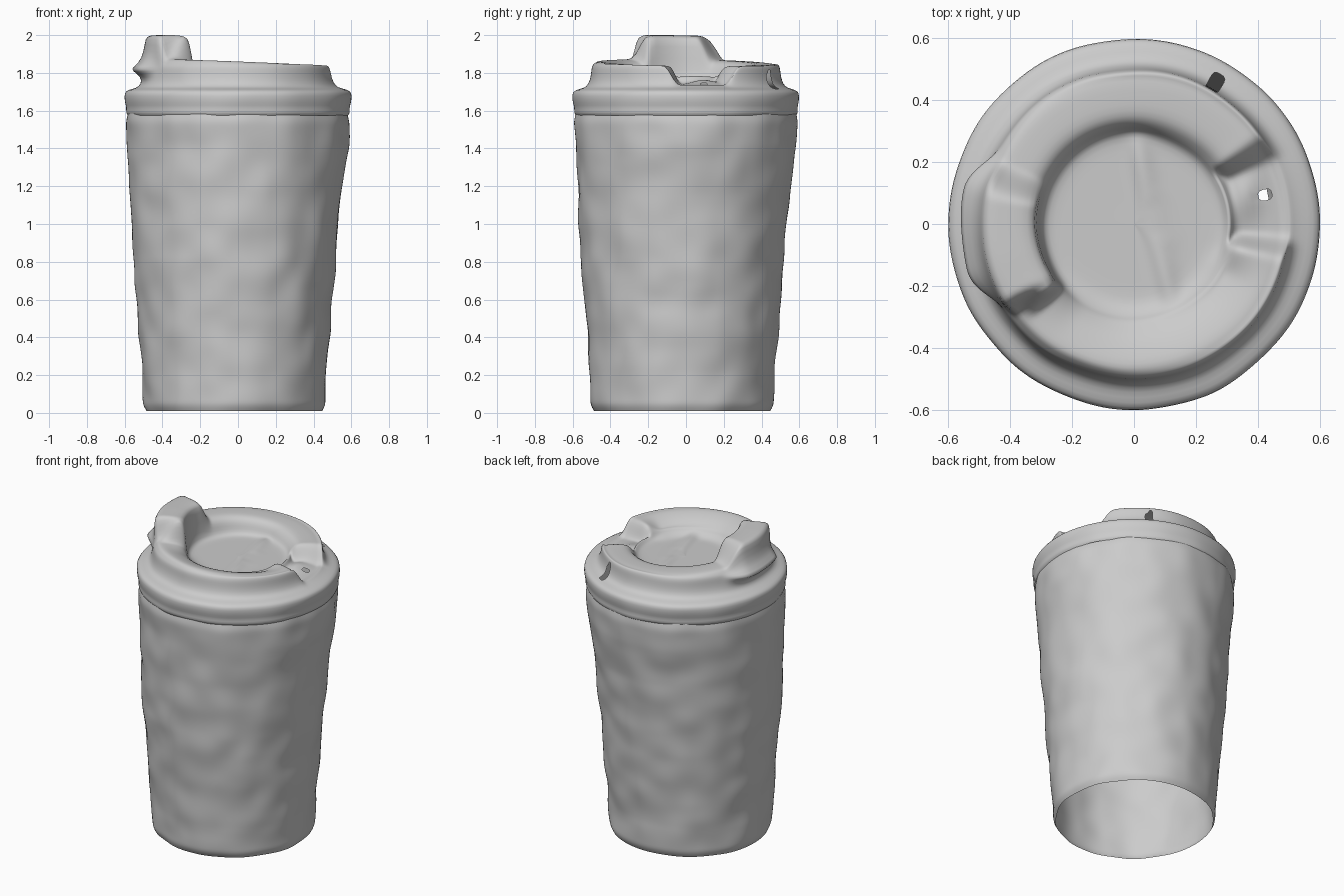
import bpy, math
from mathutils import Vector, noise

if "Cube" in bpy.data.objects:
    bpy.data.objects.remove(bpy.data.objects["Cube"])

SEG = 144


def smooth(a, b, x):
    t = min(1, max(0, (x - a) / (b - a)))
    return t * t * (3 - 2 * t)


def window(x, a0, a1, b1, b0):
    """Rises from a0 to a1, falls from b1 to b0."""
    return smooth(a0, a1, x) * (1 - smooth(b1, b0, x))


def lerp(a, b, t):
    return a + (b - a) * t


def sweep(name, profile, amp, freq, holes=(), post=None):
    """Revolve an angle-dependent profile into an open, slightly wrinkled shell."""
    verts, faces = [], []
    n = len(profile(0))
    for i in range(SEG):
        deg = 360 * i / SEG
        a = math.radians(deg)
        for r, z, c in profile(deg):
            v = Vector((c + r * math.cos(a), c + r * math.sin(a), z))
            d = amp * noise.noise(v * freq)
            v.x += d * math.cos(a)
            v.y += d * math.sin(a)
            if post:
                v.z += post(v)
            verts.append(v)
    for i in range(SEG):
        j = (i + 1) % SEG
        for k in range(n - 1):
            f = (i * n + k, j * n + k, j * n + k + 1, i * n + k + 1)
            mid = sum((verts[q] for q in f), Vector()) / 4
            if not any(math.hypot((mid.x - x) / sx, (mid.y - y) / sy) < 1
                       for x, y, sx, sy in holes):
                faces.append(f)
    me = bpy.data.meshes.new(name)
    me.from_pydata(verts, [], faces)
    me.validate()
    me.polygons.foreach_set("use_smooth", [True] * len(me.polygons))
    ob = bpy.data.objects.new(name, me)
    bpy.context.collection.objects.link(ob)
    sub = ob.modifiers.new("soften", "SUBSURF")
    sub.levels = sub.render_levels = 1
    return ob


# Tapered cup wall, open at the bottom: (z, radius, centre offset)
KEYS = [(0.0, 0.465, -0.02), (0.03, 0.482, -0.02), (0.2, 0.488, -0.02),
        (0.5, 0.513, -0.018), (0.8, 0.538, -0.02), (1.15, 0.56, -0.012),
        (1.4, 0.583, 0.0), (1.53, 0.592, 0.0), (1.58, 0.583, 0.0)]


def cup_profile(deg):
    pts = []
    for (z0, r0, c0), (z1, r1, c1) in zip(KEYS, KEYS[1:]):
        steps = max(1, round((z1 - z0) / 0.03))
        for s in range(steps):
            t = s / steps
            pts.append((lerp(r0, r1, t), lerp(z0, z1, t) + 0.01, lerp(c0, c1, t)))
    pts.append((0.583, 1.585, 0))
    return pts


sweep("cup_body", cup_profile, 0.012, 6.0)


# Lid: skirt, raised ring, drinking-tab block on the left, gap on the right
def lid_profile(deg):
    a = math.radians(deg)
    s = (deg + 180) % 360 - 180                      # signed angle
    ring = 1.855 - 0.018 * math.cos(a) - 0.008 * math.sin(a)
    gap = window(s, -14, -4, 24, 36)                 # break in the ring
    ledge = window(deg, 150, 168, 196, 214)          # lip under the block
    front = window(s, -150, -120, -30, -12)          # shallow inner slope
    floor = 1.755

    def block(shift=0):
        return window(deg, 154, 170, 211 + shift, 217 + shift)

    def top(shift=0):
        return lerp(ring + 0.145 * block(shift) + 0.0
                    - 0.02 * math.cos(a) * -block(shift), 1.735, gap)

    w = block()
    z_out, z_in = min(2.0, top()), min(2.0, top(6))
    cap = lambda z: min(z, z_out)
    return [
        (0.583, 1.575, 0), (0.594, 1.59, 0), (0.589, 1.615, 0), (0.598, 1.64, 0),
        (0.602, 1.68, 0), (0.595, 1.705, 0), (0.56, 1.715, 0),
        (0.525, 1.725, 0), (0.508, cap(1.76), 0),
        (0.502 + 0.03 * ledge, cap(1.795), 0),
        (0.50 + 0.075 * ledge, cap(1.82), 0),
        (0.495 + 0.03 * ledge, cap(lerp(1.838, 1.85, w)), 0),
        (0.487 + 0.012 * w, cap(lerp(1.848, 1.91, w)), 0),
        (0.475 + 0.018 * w, lerp(z_out - 0.005, 1.985, w), 0),
        (0.455 + 0.02 * w, z_out, 0), (0.41, lerp(z_out, z_in, 0.5) - 0.012 * front, 0),
        (0.365, z_in - 0.03 * front, 0),
        (0.335 - 0.01 * w, z_in - lerp(0.01, 0.052, front) * (1 - gap), 0),
        (0.315, lerp(lerp(z_in - 0.035, 1.80, front), floor, gap), 0),
        (0.305, lerp(floor + 0.035, 1.785, front), 0),
        (0.29, floor + 0.006 + 0.012 * front, 0), (0.26, floor, 0),
        (0.21, floor, 0), (0.16, floor, 0), (0.11, floor, 0),
        (0.06, floor, 0), (0.001, floor, 0)]


# Soft crease across the sunken floor, and a small hump beside the gap
def floor_detail(v):
    if v.z < 1.6 or math.hypot(v.x, v.y) > 0.5:
        return 0
    line = 0.11 - 0.11 * (v.y + 0.2) / 0.52
    inside = 1 - smooth(0.24, 0.31, math.hypot(v.x, v.y))
    crease = 0.02 * math.exp(-((v.x - line) / 0.035) ** 2) * inside
    hump = 0.035 * math.exp(-((v.x - 0.36) / 0.04) ** 2 - ((v.y - 0.1) / 0.09) ** 2)
    return crease + hump


sweep("lid", lid_profile, 0.006, 5.0,
      holes=[(0.405, 0.09, 0.024, 0.032), (0.265, 0.455, 0.03, 0.025)],
      post=floor_detail)
